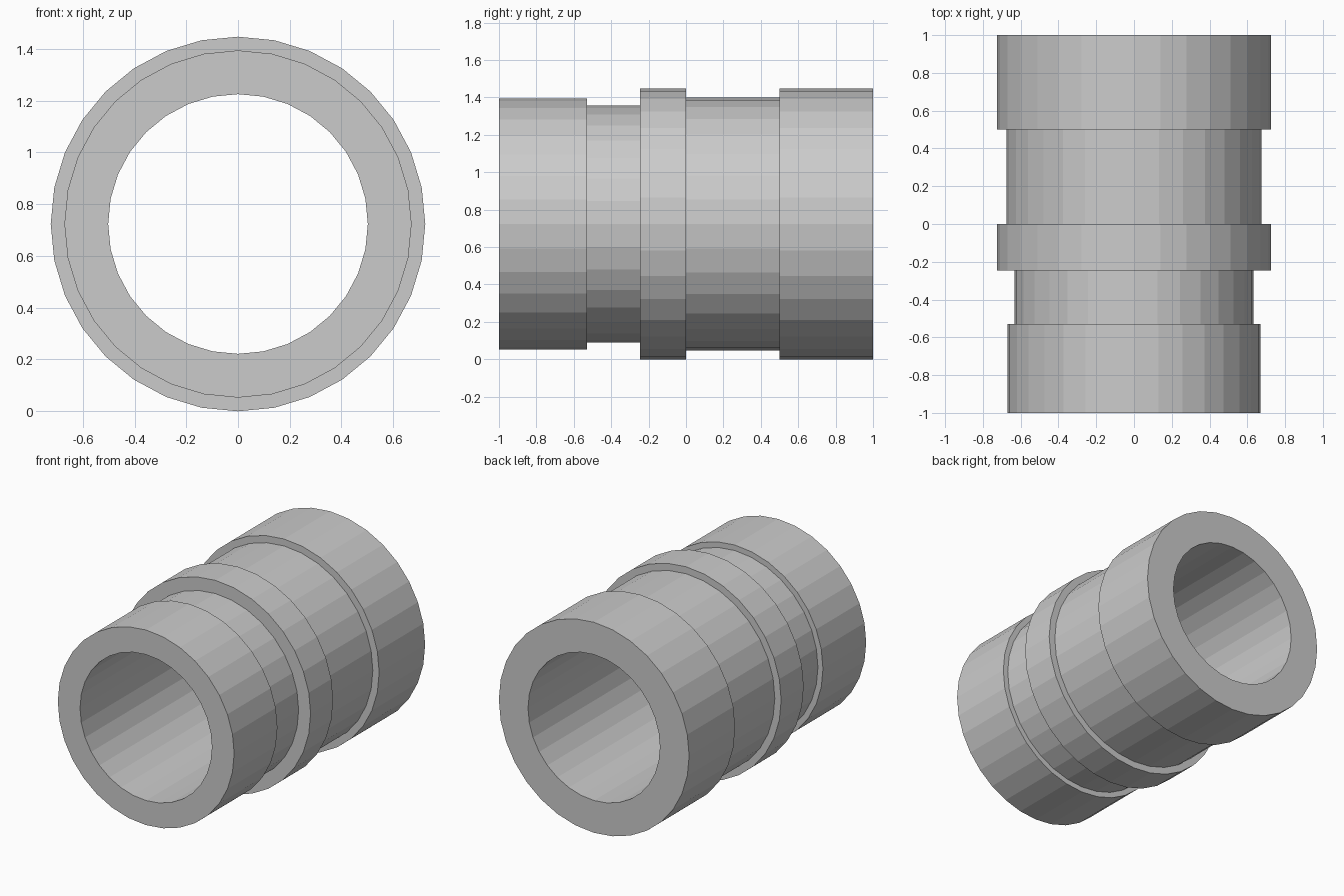
import bpy, bmesh, math
from mathutils import Matrix, Vector

if "Cube" in bpy.data.objects:
    bpy.data.objects.remove(bpy.data.objects["Cube"])

SIDES = 32
CENTRE_Z = 0.723
BORE = 0.502

# Outer steps along y: (start, end, radius)
STEPS = [
    (-1.0, -0.53, 0.671),    # front collar
    (-0.53, -0.245, 0.633),  # narrow groove
    (-0.245, 0.0, 0.724),    # middle flange
    (0.0, 0.5, 0.676),       # neck
    (0.5, 1.0, 0.724),       # rear collar
]

# Closed half-section: stepped outside, straight bore inside
profile = [(r, y) for a, b, r in STEPS for y in (a, b)]
profile += [(BORE, 1.0), (BORE, -1.0)]

# Revolve the section around the y axis
bm = bmesh.new()
rings = []
for i in range(SIDES):
    rot = Matrix.Rotation(2 * math.pi * i / SIDES, 3, 'Y')
    rings.append([bm.verts.new(rot @ Vector((r, y, 0)) + Vector((0, 0, CENTRE_Z)))
                  for r, y in profile])
n = len(profile)
for i in range(SIDES):
    a, b = rings[i], rings[(i + 1) % SIDES]
    for j in range(n):
        k = (j + 1) % n
        bm.faces.new((a[j], a[k], b[k], b[j]))
bmesh.ops.recalc_face_normals(bm, faces=bm.faces)

mesh = bpy.data.meshes.new("stepped_sleeve")
bm.to_mesh(mesh)
bm.free()
sleeve = bpy.data.objects.new("stepped_sleeve", mesh)
bpy.context.collection.objects.link(sleeve)
